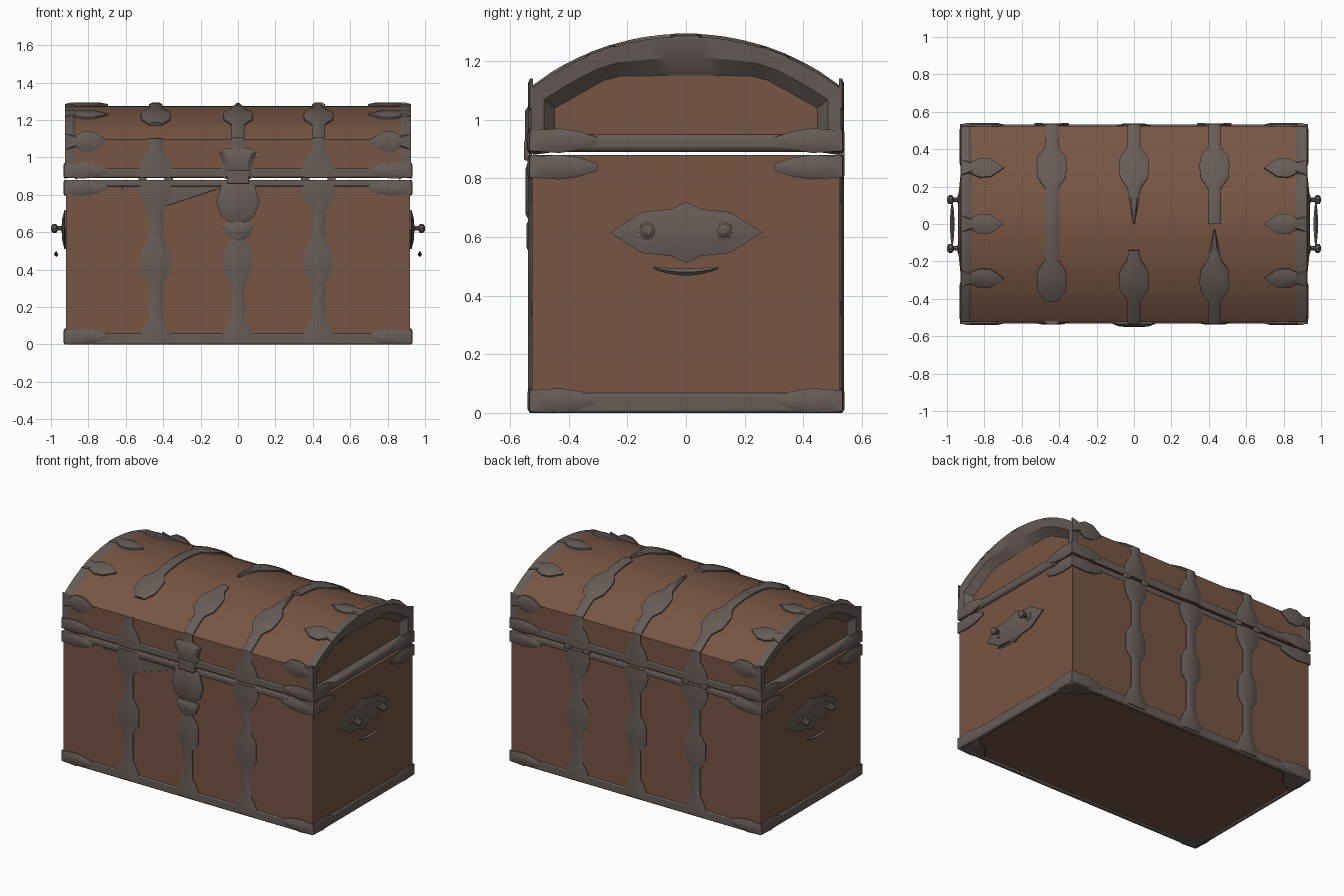
import bpy, bmesh, math
from mathutils import Vector

if bpy.data.objects.get("Cube"):
    bpy.data.objects.remove(bpy.data.objects["Cube"])


def material(name, rgb):
    m = bpy.data.materials.new(name)
    m.use_nodes = True
    m.diffuse_color = (*rgb, 1)
    m.node_tree.nodes["Principled BSDF"].inputs["Base Color"].default_value = (*rgb, 1)
    return m


WOOD = material("brown wood", (0.185, 0.092, 0.056))
IRON = material("dark iron", (0.135, 0.108, 0.097))
made = []
X, Y, Z = Vector((1, 0, 0)), Vector((0, 1, 0)), Vector((0, 0, 1))
HX, HY, SEAM = 0.92, 0.525, 0.88


def loft(name, rings, mat=IRON):
    """Closed solid skinned through rings of equal point count."""
    bm = bmesh.new()
    loops = [[bm.verts.new(p) for p in ring] for ring in rings]
    n = len(loops[0])
    for a, b in zip(loops, loops[1:]):
        for i in range(n):
            j = (i + 1) % n
            bm.faces.new((a[i], a[j], b[j], b[i]))
    bm.faces.new(loops[0])
    bm.faces.new(loops[-1])
    bmesh.ops.recalc_face_normals(bm, faces=bm.faces)
    me = bpy.data.meshes.new(name)
    bm.to_mesh(me)
    bm.free()
    me.materials.append(mat)
    ob = bpy.data.objects.new(name, me)
    bpy.context.collection.objects.link(ob)
    made.append(ob)
    return ob


def box(name, lo, hi, mat=IRON, bevel=0):
    def ring(z):
        return [(lo[0], lo[1], z), (hi[0], lo[1], z), (hi[0], hi[1], z), (lo[0], hi[1], z)]
    ob = loft(name, [ring(lo[2]), ring(hi[2])], mat)
    if bevel:
        mod = ob.modifiers.new("bevel", "BEVEL")
        mod.width, mod.segments = bevel, 2


def plate(name, outline, origin, u, v, n, h, inner=0.7):
    """Domed plate: outline in (u, v), raised along n."""
    o = Vector(origin)
    cx = sum(p[0] for p in outline) / len(outline)
    cy = sum(p[1] for p in outline) / len(outline)

    def ring(s, d):
        return [o + u * (cx + (a - cx) * s) + v * (cy + (b - cy) * s) + n * d for a, b in outline]
    loft(name, [ring(1, -0.006), ring(1, h * 0.4), ring(inner, h)])


def mirrored(half):
    """Outline from its upper half, reflected in the first axis."""
    return half + [(a, -b) for a, b in reversed(half) if b]


def arc_z(y):
    return 0.424 + math.sqrt(0.7327 - y * y)


# Wooden body and domed lid
box("chest_body", (-HX, -HY, 0.008), (HX, HY, SEAM), WOOD)
arch = [(-HY + i * HY / 8, arc_z(-HY + i * HY / 8)) for i in range(17)]
lid = [(-HY, SEAM + 0.01)] + arch + [(HY, SEAM + 0.01)]
loft("lid", [[(x, y, z - 0.005 if z > 1 else z) for y, z in lid] for x in (-0.875, 0.875)], WOOD)

# Iron arch rims framing the sunken lid ends
for s, side in ((1, "left"), (-1, "right")):
    rings = []
    for y, z in lid:
        yi = y * 0.845
        zi = min(1.143, 1.035 + (0.445 - abs(yi)) * 0.56) if z > 1 else z
        rings.append([(s * 0.86, y * 0.99, z - 0.01), (s * 0.885, y * 1.008, z + 0.004),
                      (s * 0.925, y * 1.008, z + 0.004),
                      (s * 0.918, (y + yi) / 2, (z + zi) / 2), (s * 0.87, yi, zi)])
    loft(side + "_arch_rim", rings)
    box(side + "_lid_band", (min(s * 0.86, s * 0.925), -0.53, 0.89),
        (max(s * 0.86, s * 0.925), 0.53, 0.95), bevel=0.018)
    box(side + "_base_band", (min(s * 0.9, s * 0.928), -0.53, 0),
        (max(s * 0.9, s * 0.928), 0.53, 0.068), bevel=0.01)

# Long iron bands, front and back
for s, side in ((-1, "front"), (1, "back")):
    for part, z0, z1 in (("base", 0, 0.058), ("body_top", 0.845, SEAM), ("lid", 0.892, 0.942)):
        box(f"{side}_{part}_band", (-0.925, min(s * 0.5, s * 0.532), z0),
            (0.925, max(s * 0.5, s * 0.532), z1), bevel=0.008)


def strap(name, x, side, rows, t=0.013):
    """Raised strap following (y, z, half width) rows on the chest surface."""
    rings = []
    for i, (y, z, w) in enumerate(rows):
        a, b = rows[max(i - 1, 0)], rows[min(i + 1, len(rows) - 1)]
        d = Vector((b[0] - a[0], b[1] - a[1])).normalized()
        ny, nz = -d.y, d.x

        def at(dx, up):
            return (x + dx, -side * (y + ny * up), z + nz * up)
        rings.append([at(-w, -0.006), at(-w, 0.004), at(-w * 0.55, t), at(w * 0.55, t),
                      at(w, 0.004), at(w, -0.006)])
    loft(name, rings)


# Straps with widened medallions
N = 0.035
body_rows = [(0.01, 0.085), (0.035, 0.09), (0.1, 0.06), (0.14, N), (0.33, N), (0.38, 0.075),
             (0.5, 0.075), (0.56, N), (0.71, N), (0.76, 0.07), (0.82, 0.09), (0.875, 0.08)]
low_rows = [(0.893, 0.085), (0.94, 0.09), (1.0, 0.065), (1.04, N), (arc_z(HY), N)]
top_rows = [(-0.45, N), (-0.41, N), (-0.36, 0.075), (-0.31, 0.08), (-0.25, 0.075), (-0.19, 0.035)]
# End position and half width of each strap near the ridge: (front, back)
ends = {-0.44: ((0, N), (0, N)), 0: ((0, 0.004), (-0.14, 0.03)), 0.43: ((0, N), (-0.03, 0.004))}
for x, reach in ends.items():
    for side, label, (end, w_end) in ((1, "front", reach[0]), (-1, "back", reach[1])):
        strap(label + "_body_strap", x, side, [(-HY, z, w) for z, w in body_rows])
        lower = [(-HY, z, w) for z, w in low_rows]
        upper = [(y, arc_z(y), w) for y, w in top_rows]
        w0 = top_rows[-1][1]
        for k in range(1, 4):
            y = -0.19 + (end + 0.19) * k / 3
            upper.append((y, arc_z(y), w0 + (w_end - w0) * k / 3))
        if x < 0 and side < 0:
            strap("back_lid_strap_stub", x, side, lower)
            strap("back_lid_strap", x, side, upper[1:])
        else:
            strap(label + "_lid_strap", x, side, lower + upper)

# Leaf-shaped corner fittings
corner = mirrored([(0, 0.035), (0.1, 0.042), (0.17, 0.032), (0.23, 0.012)])
leaf = mirrored([(0, 0.045), (0.05, 0.03), (0.1, 0.055), (0.16, 0.05), (0.23, 0)])
for sx in (-1, 1):
    for sy in (-1, 1):
        for z in (0.042, 0.838, 0.928):
            plate("corner_long_leaf", corner, (sx * 0.929, sy * 0.528, z), -sx * X, Z, sy * Y, 0.012)
            plate("corner_end_leaf", corner, (sx * 0.922, sy * 0.532, z), -sy * Y, Z, sx * X, 0.012)
        plate("lid_shoulder_leaf", leaf, (sx * 0.925, sy * 0.527, 1.085), -sx * X, Z, sy * Y, 0.012)
        plate("base_corner_plate", [(0, 0), (0.2, 0), (0.12, 0.1), (0, 0.18)],
              (sx * 0.92, sy * HY, 0.008), -sx * X, -sy * Y, -Z, 0.007, 0.9)
    for y in (-0.29, 0, 0.3):
        n = Vector((0, y, arc_z(y) - 0.424)).normalized()
        plate("lid_leaf", leaf, (sx * 0.925, y, arc_z(y)), -sx * X, X.cross(n), n, 0.013)

# Front latch
shield = [(-0.085, 0.87), (0.085, 0.87), (0.115, 0.76), (0.09, 0.69), (0.04, 0.65),
          (-0.04, 0.65), (-0.09, 0.69), (-0.115, 0.76)]
hasp = [(-0.07, 0.885), (0.07, 0.885), (0.075, 0.97), (0.1, 1.03), (0.06, 1.05),
        (-0.06, 1.05), (-0.1, 1.03), (-0.075, 0.97)]
tip = [(-0.085, 0.64), (-0.05, 0.66), (0.05, 0.66), (0.085, 0.64), (0.06, 0.58), (0, 0.54), (-0.06, 0.58)]
for name, shape, h in (("latch_shield", shield, 0.022), ("latch_hasp", hasp, 0.024), ("latch_tip", tip, 0.018)):
    plate(name, shape, (0, -HY, 0), X, Z, -Y, h)
box("latch_bolt", (-0.06, -0.552, 0.86), (0.06, -HY, 0.93), bevel=0.006)

# Loose iron shard beside the latch
plate("front_shard", [(-0.62, 0.84), (-0.08, 0.84), (-0.4, 0.735), (-0.36, 0.825), (-0.62, 0.828)],
      (0, -HY, 0), X, Z, -Y, 0.005, 0.98)

# Rear hinge knuckles
for x in (-0.51, -0.37, 0.36, 0.5):
    box("hinge_knuckle", (x - 0.022, 0.52, 0.87), (x + 0.022, 0.541, 0.9), bevel=0.005)


def turned(name, s, y, z, profile):
    """Round fitting on an end wall from (x, radius) pairs."""
    loft(name, [[(s * x, y + r * math.cos(i * math.pi / 4), z + r * math.sin(i * math.pi / 4))
                 for i in range(8)] for x, r in profile])


# End handles: back plate, two studs and the hanging grip
top = [(-0.26, 0), (-0.15, 0.07), (-0.05, 0.08), (0, 0.105), (0.05, 0.08), (0.15, 0.07), (0.26, 0)]
escutcheon = top + [(a, -b) for a, b in reversed(top[1:-1])]
stud = [(0.91, 0.035), (0.94, 0.03), (0.945, 0.012), (0.965, 0.012), (0.972, 0.024), (0.99, 0.024), (1.0, 0.01)]
for s in (-1, 1):
    plate("handle_plate", escutcheon, (s * HX, 0, 0.615), Y, Z, s * X, 0.02, 0.55)
    for y in (-0.13, 0.13):
        turned("handle_stud", s, y, 0.62, stud)
    grip = []
    for k in range(9):
        a = -1 + k / 4
        r = 0.004 + 0.008 * (1 - a * a)
        c = Vector((s * 0.972, a * 0.11, 0.48 + 0.015 * a * a))
        grip.append([c + X * r, c + Z * r, c - X * r, c - Z * r])
    loft("handle_grip", grip)

# Smooth rounded surfaces, keep hard edges
bpy.ops.object.select_all(action="DESELECT")
for ob in made:
    ob.select_set(True)
bpy.context.view_layer.objects.active = made[0]
bpy.ops.object.shade_smooth_by_angle(angle=math.radians(30))
